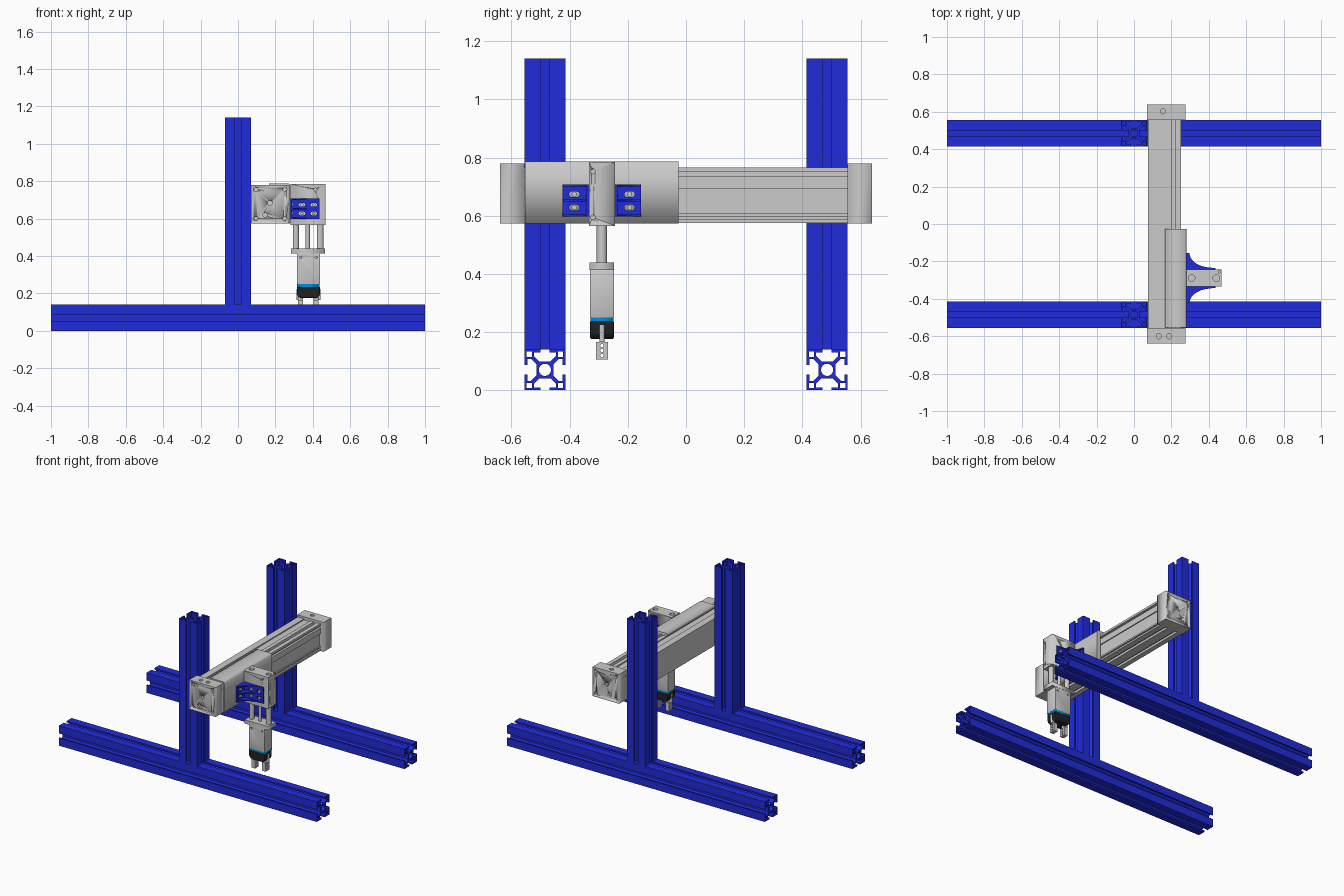
import bpy, bmesh, math
from mathutils import Vector

if "Cube" in bpy.data.objects:
    bpy.data.objects.remove(bpy.data.objects["Cube"])


def material(name, rgb):
    m = bpy.data.materials.new(name)
    m.diffuse_color = (*rgb, 1)
    m.use_nodes = True
    m.node_tree.nodes["Principled BSDF"].inputs["Base Color"].default_value = m.diffuse_color
    return m


BLUE = material("blue_anodised", (0.015, 0.025, 0.7))
CYAN = material("light_blue", (0.0, 0.27, 0.75))
BLACK = material("black_plastic", (0.015, 0.015, 0.015))
MAP = {"x": lambda u, v, w: (w, u, v), "y": lambda u, v, w: (u, w, v), "z": lambda u, v, w: (u, v, w)}


def prism(name, loops, axis, a, b, mat=None):
    """Extrude 2D loops (first outer, rest holes) along an axis from a to b."""
    cu = bpy.data.curves.new(name, "CURVE")
    cu.dimensions, cu.fill_mode, cu.extrude = "2D", "BOTH", (b - a) / 2
    for loop in loops:
        s = cu.splines.new("POLY")
        s.points.add(len(loop) - 1)
        for p, (u, v) in zip(s.points, loop):
            p.co = (u, v, 0, 1)
        s.use_cyclic_u = True
    ob = bpy.data.objects.new(name, cu)
    bpy.context.collection.objects.link(ob)
    bpy.ops.object.select_all(action="DESELECT")
    ob.select_set(True)
    bpy.context.view_layer.objects.active = ob
    bpy.ops.object.convert(target="MESH")
    ob = bpy.context.view_layer.objects.active
    bm = bmesh.new()
    bm.from_mesh(ob.data)
    for v in bm.verts:
        v.co = Vector(MAP[axis](v.co.x, v.co.y, v.co.z + (a + b) / 2))
    bmesh.ops.remove_doubles(bm, verts=bm.verts, dist=1e-5)
    bmesh.ops.recalc_face_normals(bm, faces=bm.faces)
    bm.to_mesh(ob.data)
    bm.free()
    ob.data.materials.clear()
    if mat:
        ob.data.materials.append(mat)
    if any(len(l) > 11 for l in loops):
        bpy.ops.object.shade_smooth_by_angle(angle=math.radians(32))
    return ob


def rect(u0, u1, v0, v1):
    return [(u0, v0), (u1, v0), (u1, v1), (u0, v1)]


def circle(u, v, r, n=24):
    return [(u + r * math.cos(2 * math.pi * i / n), v + r * math.sin(2 * math.pi * i / n)) for i in range(n)]


def slot(u, v, length, r):
    pts = []
    for i in range(18):
        t = math.pi * (i % 9) / 8 + (-math.pi / 2 if i < 9 else math.pi / 2)
        off = (length / 2 - r) * (1 if i < 9 else -1)
        pts.append((u + off + r * math.cos(t), v + r * math.sin(t)))
    return pts


def box(name, x0, x1, y0, y1, z0, z1, mat=None):
    return prism(name, [rect(x0, x1, y0, y1)], "z", z0, z1, mat)


def rod(name, axis, u, v, r, a, b, mat=None):
    return prism(name, [circle(u, v, r)], axis, a, b, mat)


def bevel(ob, w, seg=2):
    m = ob.modifiers.new("bevel", "BEVEL")
    m.width, m.segments, m.limit_method = w, seg, "ANGLE"


def drill(ob, holes):
    """Cut blind round holes: (axis, u, v, radius, from, to)."""
    for axis, u, v, r, a, b in holes:
        c = rod("cutter", axis, u, v, r, a, b)
        m = ob.modifiers.new("hole", "BOOLEAN")
        m.operation, m.object, m.solver = "DIFFERENCE", c, "EXACT"
        bpy.context.view_layer.objects.active = ob
        bpy.ops.object.modifier_apply(modifier=m.name)
        bpy.data.objects.remove(c)


# Slotted frame profile: one T-slot per side, hollow corners, round core
def frame_profile(cu, cv):
    side = [(0.07, -0.016), (0.06, -0.016), (0.06, -0.038), (0.048, -0.038), (0.029, -0.019)]
    side += [(x, -y) for x, y in reversed(side)] + [(0.07, 0.07)]
    outer, holes = [], []
    for c, s in ((1, 0), (0, 1), (-1, 0), (0, -1)):
        turn = lambda p: (cu + c * p[0] - s * p[1], cv + s * p[0] + c * p[1])
        outer += [turn(p) for p in side]
        holes.append([turn(p) for p in rect(0.045, 0.063, 0.045, 0.063)])
    return [outer] + holes + [circle(cu, cv, 0.021, 16)]


for side, y in (("front", -0.485), ("back", 0.485)):
    prism(side + "_base_rail", frame_profile(y, 0.07), "x", -1, 1, BLUE)
    prism(side + "_post", frame_profile(0, y), "z", 0.14, 1.14, BLUE)

# Cross beam with lengthwise grooves
beam = [(0.075, 0.575), (0.11, 0.575), (0.11, 0.59), (0.13, 0.59), (0.13, 0.575),
        (0.19, 0.575), (0.19, 0.59), (0.21, 0.59), (0.21, 0.575), (0.25, 0.575),
        (0.25, 0.587), (0.24, 0.587), (0.24, 0.597), (0.25, 0.597), (0.25, 0.607),
        (0.243, 0.607), (0.243, 0.693), (0.25, 0.693), (0.25, 0.734), (0.235, 0.734),
        (0.235, 0.75), (0.25, 0.75), (0.25, 0.765), (0.222, 0.765), (0.222, 0.735),
        (0.2, 0.735), (0.2, 0.765), (0.172, 0.765), (0.172, 0.757), (0.123, 0.757),
        (0.123, 0.765), (0.075, 0.765)]
prism("cross_beam", [beam], "y", -0.557, 0.557).data.shade_flat()

# End blocks with screw holes
for side, s in (("front", -1), ("back", 1)):
    y0, y1 = sorted((s * 0.555, s * 0.64))
    block = box(side + "_end_block", 0.07, 0.275, y0, y1, 0.574, 0.78)
    f0, f1 = sorted((s * 0.628, s * 0.66))
    holes = [("y", x, z, 0.011, f0, f1) for x in (0.096, 0.25) for z in (0.6, 0.757)]
    holes += [("y", 0.17, 0.684, 0.014, f0, f1), ("y", 0.145, 0.62, 0.012, f0, f1)]
    tops = ((0.133, -0.6), (0.187, -0.6)) if s < 0 else ((0.155, 0.603),)
    holes += [("z", x, y, 0.014, 0.765, 0.8) for x, y in tops]
    drill(block, holes)

# Carriage wrapping the front of the beam
prism("carriage", [[(0.225, 0.574), (0.281, 0.574), (0.281, 0.778), (0.272, 0.787), (0.165, 0.787),
                    (0.165, 0.766), (0.252, 0.766), (0.252, 0.586), (0.225, 0.586)]],
      "y", -0.553, -0.026)

# Vertical slide body
YC = -0.289
body = box("vertical_slide", 0.281, 0.467, YC - 0.045, YC + 0.045, 0.565, 0.785)
drill(body, [("z", 0.308, YC, 0.018, 0.76, 0.8), ("z", 0.44, YC, 0.018, 0.76, 0.8),
             ("z", 0.457, YC + 0.034, 0.007, 0.77, 0.8),
             ("x", YC - 0.031, 0.752, 0.008, 0.455, 0.48), ("x", YC - 0.031, 0.594, 0.008, 0.455, 0.48),
             ("y", 0.415, 0.755, 0.008, -0.35, -0.322), ("y", 0.415, 0.755, 0.008, -0.256, -0.23)])

# Corner brackets joining slide to carriage
for side, s in (("front", -1), ("back", 1)):
    at = lambda o: YC + s * (0.045 + o)
    span = lambda a, b: sorted((at(a), at(b)))
    prism(side + "_bracket_flange",
          [rect(*span(0, 0.09), 0.597, 0.708)] + [slot(at(0.05), z, 0.036, 0.01) for z in (0.628, 0.674)],
          "x", 0.281, 0.29, BLUE)
    prism(side + "_bracket_wall",
          [rect(0.29, 0.435, 0.597, 0.708)] + [slot(x, z, 0.036, 0.01) for x in (0.342, 0.405) for z in (0.628, 0.674)],
          "y", *span(0, 0.009), BLUE)
    arc = [(0.415 - 0.118 * math.cos(t), at(0.088 - 0.077 * math.sin(t)))
           for t in [math.pi / 2 * i / 12 for i in range(13)]]
    rib = [(0.288, at(0.007)), (0.288, at(0.088))] + arc + [(0.415, at(0.007))]
    for label, z in (("lower", 0.597), ("middle", 0.648), ("upper", 0.7)):
        prism(f"{side}_bracket_{label}_rib", [rib], "z", z, z + 0.008, BLUE)
    for z in (0.628, 0.674):
        rod(side + "_flange_bolt", "x", at(0.05), z, 0.009, 0.28, 0.293)
        for x in (0.342, 0.405):
            rod(side + "_wall_bolt", "y", x, z, 0.009, *span(-0.002, 0.011))

# Guide rods and tool flange
for name, x, r in (("left_guide_rod", 0.31, 0.016), ("piston_rod", 0.373, 0.011), ("right_guide_rod", 0.44, 0.018)):
    rod(name, "z", x, YC, r, 0.435, 0.57)
box("tool_flange", 0.283, 0.466, YC - 0.042, YC + 0.042, 0.413, 0.44)

# Gripper body, light ring and black nose
grip = box("gripper_body", 0.315, 0.438, YC - 0.041, YC + 0.041, 0.25, 0.413)
drill(grip, [("y", x, 0.392, 0.006, y, y + 0.02) for x in (0.335, 0.418) for y in (-0.34, -0.258)])
bevel(grip, 0.004)
box("gripper_ring", 0.316, 0.437, YC - 0.04, YC + 0.04, 0.236, 0.251, CYAN)
nose = prism("gripper_nose", [[(0.315, 0.237), (0.315, 0.197), (0.322, 0.183), (0.336, 0.176),
                               (0.417, 0.176), (0.431, 0.183), (0.438, 0.197), (0.438, 0.237)]],
             "y", YC - 0.041, YC + 0.041, BLACK)
bevel(nose, 0.006)

# Gripper fingers
for side, x0, x1, sx in (("left", 0.321, 0.348, 0.312), ("right", 0.404, 0.431, 0.426)):
    prism(side + "_finger", [rect(YC - 0.02, YC + 0.02, 0.106, 0.165)] +
          [circle(YC, z, 0.006, 16) for z in (0.119, 0.136, 0.153)], "x", x0, x1)
    box(side + "_finger_stem", x0, x1, YC - 0.008, YC + 0.008, 0.165, 0.18)
    box(side + "_jaw_guide", sx, sx + 0.015, YC - 0.008, YC + 0.008, 0.165, 0.224)
